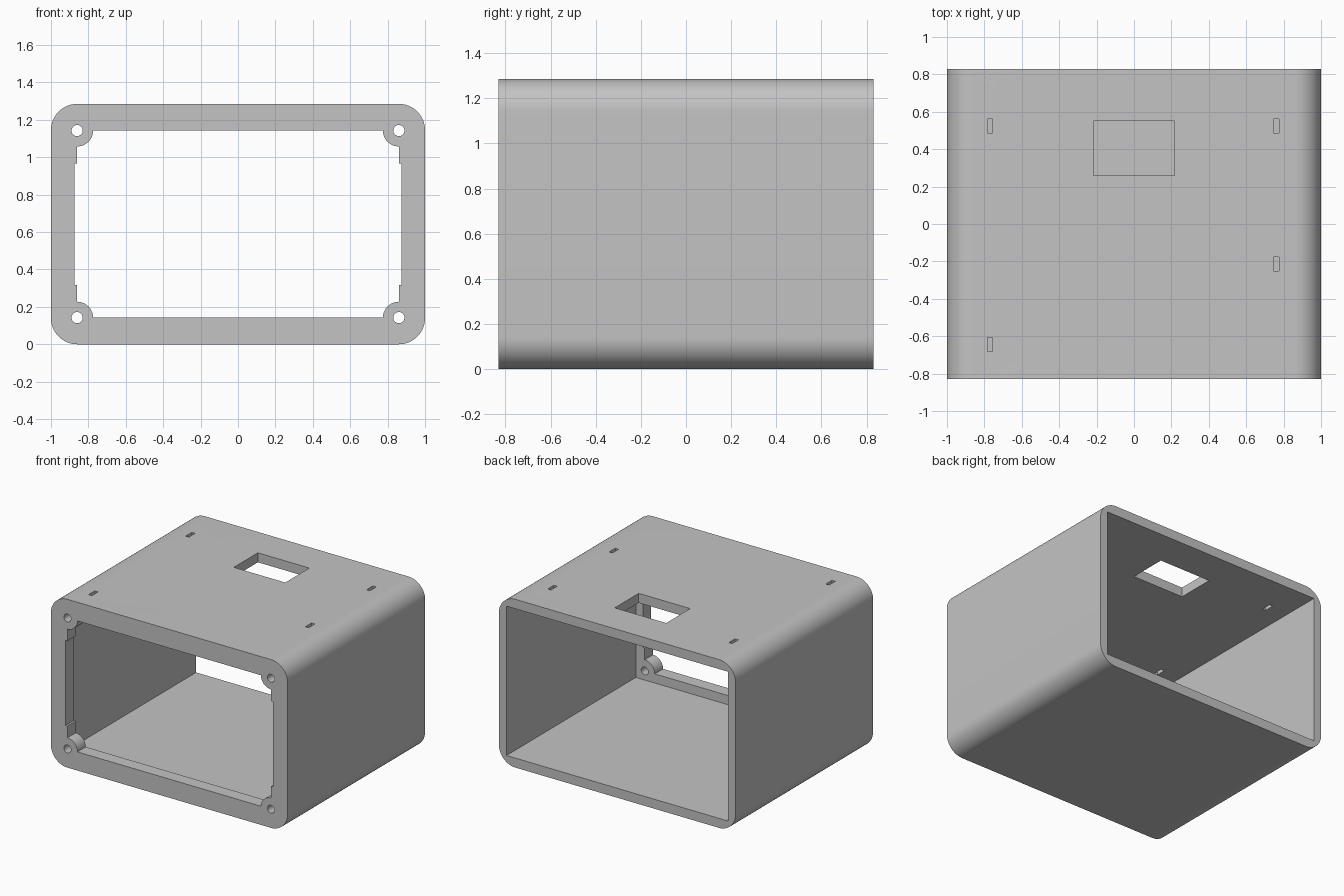
import bpy, bmesh
from math import sin, cos, pi, radians

default = bpy.data.objects.get("Cube")
if default:
    bpy.data.objects.remove(default, do_unlink=True)

W, D, H = 1.0, 0.83, 1.285      # half width, half depth, height
MID = H / 2
FRAME = 0.10                    # thickness of the front frame
SCREW_X, SCREW_Z = 0.86, 0.50   # screw centres, measured from the middle

gray = bpy.data.materials.new("plain_gray")
gray.use_nodes = True
gray.diffuse_color = (0.55, 0.55, 0.55, 1)
gray.node_tree.nodes["Principled BSDF"].inputs["Base Color"].default_value = (0.55, 0.55, 0.55, 1)


def arc(cx, cz, r, a0, a1, n):
    return [(cx + r * cos(a0 + (a1 - a0) * i / n), cz + r * sin(a0 + (a1 - a0) * i / n))
            for i in range(n + 1)]


def four_way(quarter):
    """Mirror a quarter outline (from the +x axis to the +z axis) into a closed loop."""
    half = quarter + [(-x, z) for x, z in reversed(quarter)]
    return half + [(-x, -z) for x, z in half]


def prism(name, outline, y0, y1):
    """Extrude an x-z outline, centred on mid height, along y."""
    bm = bmesh.new()
    face = bm.faces.new([bm.verts.new((x, y0, z + MID)) for x, z in outline])
    new = bmesh.ops.extrude_face_region(bm, geom=[face])["geom"]
    bmesh.ops.translate(bm, vec=(0, y1 - y0, 0),
                        verts=[v for v in new if isinstance(v, bmesh.types.BMVert)])
    bmesh.ops.recalc_face_normals(bm, faces=bm.faces)
    mesh = bpy.data.meshes.new(name)
    bm.to_mesh(mesh)
    bm.free()
    mesh.materials.append(gray)
    obj = bpy.data.objects.new(name, mesh)
    bpy.context.collection.objects.link(obj)
    return obj


def cut(target, cutter):
    cutter.hide_render = True
    mod = target.modifiers.new("cut", 'BOOLEAN')
    mod.operation, mod.solver, mod.object = 'DIFFERENCE', 'EXACT', cutter
    bpy.ops.object.select_all(action='DESELECT')
    bpy.context.view_layer.objects.active = target
    target.select_set(True)
    bpy.ops.object.modifier_apply(modifier=mod.name)
    bpy.data.objects.remove(cutter, do_unlink=True)


def rect(cx, cz, w, h):
    return [(cx + sx * w / 2, cz + sz * h / 2) for sx, sz in ((1, -1), (1, 1), (-1, 1), (-1, -1))]


# Outer body with rounded long edges
R = 0.14
shell = prism("enclosure_shell", four_way(arc(W - R, MID - R, R, 0, pi / 2, 16)), -D, D)

# Square-cornered cavity, open at the back
cut(shell, prism("cavity", rect(0, 0, 1.87, H - 0.145), -D + FRAME, D + 0.1))

# Front opening with side notches and rounded screw bosses left standing
quarter = [(0.875, 0.325), (SCREW_X, 0.325)]
quarter += arc(SCREW_X, SCREW_Z, 0.085, -pi / 2, -pi, 12)
cut(shell, prism("front_opening", four_way(quarter), -D - 0.1, -D + FRAME + 0.05))

# Screw holes
for sx in (-1, 1):
    for sz in (-1, 1):
        hole = arc(sx * SCREW_X, sz * SCREW_Z, 0.03, 0, 2 * pi, 24)[:-1]
        cut(shell, prism("screw_hole", hole, -D - 0.1, -D + FRAME + 0.05))

# Window and slots through the top: centre x, centre y, width, depth
for x, y, w, d in ((0, 0.405, 0.435, 0.29), (-0.77, 0.525, 0.028, 0.075),
                   (0.76, 0.525, 0.028, 0.075), (0.76, -0.215, 0.028, 0.075),
                   (-0.77, -0.645, 0.028, 0.075)):
    cut(shell, prism("top_cutout", rect(x, MID, w, 0.4), y - d / 2, y + d / 2))

bpy.ops.object.select_all(action='DESELECT')
shell.select_set(True)
bpy.context.view_layer.objects.active = shell
bpy.ops.object.shade_smooth_by_angle(angle=radians(30))
